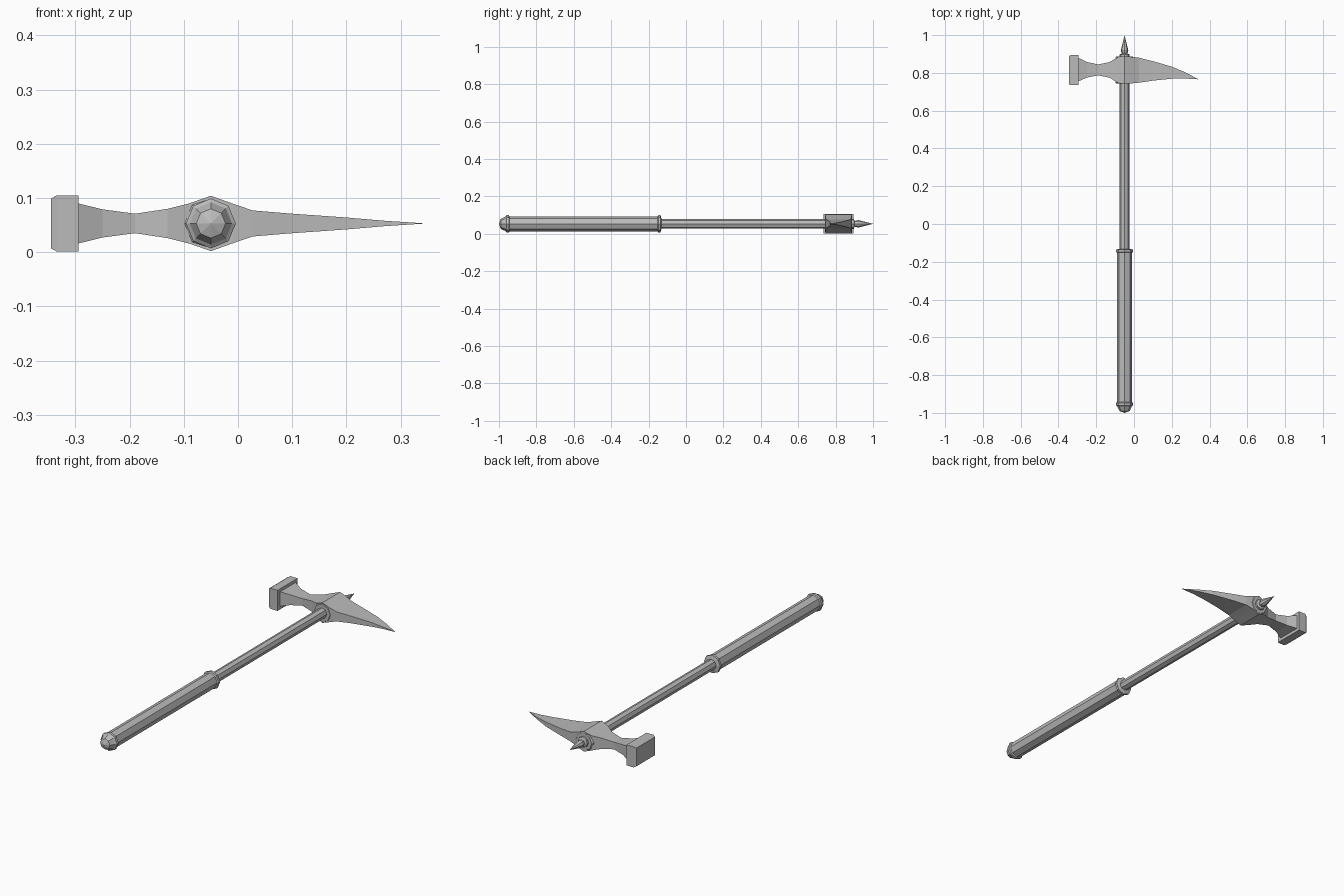
import bpy
import bmesh
import math
from mathutils import Vector

cube = bpy.data.objects.get("Cube")
if cube:
    bpy.data.objects.remove(cube)

AXIS_X, AXIS_Z = -0.05, 0.053
SIDES = 8

steel = bpy.data.materials.new("grey_steel")
steel.use_nodes = True
GREY = (0.5, 0.5, 0.5, 1)
steel.diffuse_color = GREY
steel.node_tree.nodes["Principled BSDF"].inputs["Base Color"].default_value = GREY


def loft(name, rings):
    """Skin a list of equal-sized vertex rings and close both ends."""
    bm = bmesh.new()
    loops = [[bm.verts.new(p) for p in ring] for ring in rings]
    for a, b in zip(loops, loops[1:]):
        n = len(a)
        for i in range(n):
            j = (i + 1) % n
            bm.faces.new((a[i], a[j], b[j], b[i]))
    bm.faces.new(loops[0][::-1])
    bm.faces.new(loops[-1])
    bmesh.ops.remove_doubles(bm, verts=bm.verts, dist=0.0002)
    bmesh.ops.recalc_face_normals(bm, faces=bm.faces)
    mesh = bpy.data.meshes.new(name)
    bm.to_mesh(mesh)
    bm.free()
    mesh.materials.append(steel)
    obj = bpy.data.objects.new(name, mesh)
    bpy.context.collection.objects.link(obj)
    return obj


def turned(name, profile):
    """Octagonal part along the handle axis from (y, radius) pairs."""
    angles = [math.tau * i / SIDES for i in range(SIDES)]
    return loft(name, [[Vector((AXIS_X + r * math.cos(a), y, AXIS_Z + r * math.sin(a)))
                        for a in angles] for y, r in profile])


def beam(name, sections):
    """Rectangular bar along x from (x, low y, high y, half height) sections."""
    return loft(name, [[Vector((x, lo, AXIS_Z - h)), Vector((x, hi, AXIS_Z - h)),
                        Vector((x, hi, AXIS_Z + h)), Vector((x, lo, AXIS_Z + h))]
                       for x, lo, hi, h in sections])


# Handle
turned("pommel", [(-1.0, 0.0), (-0.99, 0.027), (-0.965, 0.039), (-0.96, 0.046),
                  (-0.947, 0.046), (-0.943, 0.039)])
turned("grip", [(-0.95, 0.04), (-0.14, 0.04)])
turned("grip_collar", [(-0.152, 0.04), (-0.148, 0.046), (-0.136, 0.046), (-0.132, 0.03)])
turned("shaft", [(-0.14, 0.026), (0.76, 0.026)])

# Head: socket, hammer neck, hammer face and curved beak
turned("socket", [(0.743, 0.044), (0.75, 0.049), (0.88, 0.049), (0.887, 0.044)])
beam("hammer_neck", [(-0.295, 0.755, 0.88, 0.037), (-0.25, 0.775, 0.858, 0.026),
                     (-0.19, 0.787, 0.845, 0.018), (-0.13, 0.775, 0.857, 0.027),
                     (-0.09, 0.75, 0.88, 0.037), (-0.05, 0.745, 0.887, 0.051)])
beam("hammer_face", [(-0.345, 0.741, 0.889, 0.046), (-0.334, 0.735, 0.895, 0.052),
                     (-0.294, 0.735, 0.895, 0.052)])
beam("beak", [(-0.05, 0.745, 0.887, 0.051), (-0.008, 0.745, 0.885, 0.036),
              (0.027, 0.748, 0.88, 0.024), (0.1, 0.759, 0.862, 0.018),
              (0.2, 0.769, 0.833, 0.011), (0.27, 0.77, 0.804, 0.005),
              (0.34, 0.766, 0.767, 0.0005)])

# Top spike
turned("spike_base", [(0.88, 0.027), (0.897, 0.027), (0.902, 0.015)])
turned("top_spike", [(0.895, 0.013), (0.92, 0.02), (1.0, 0.0)])
